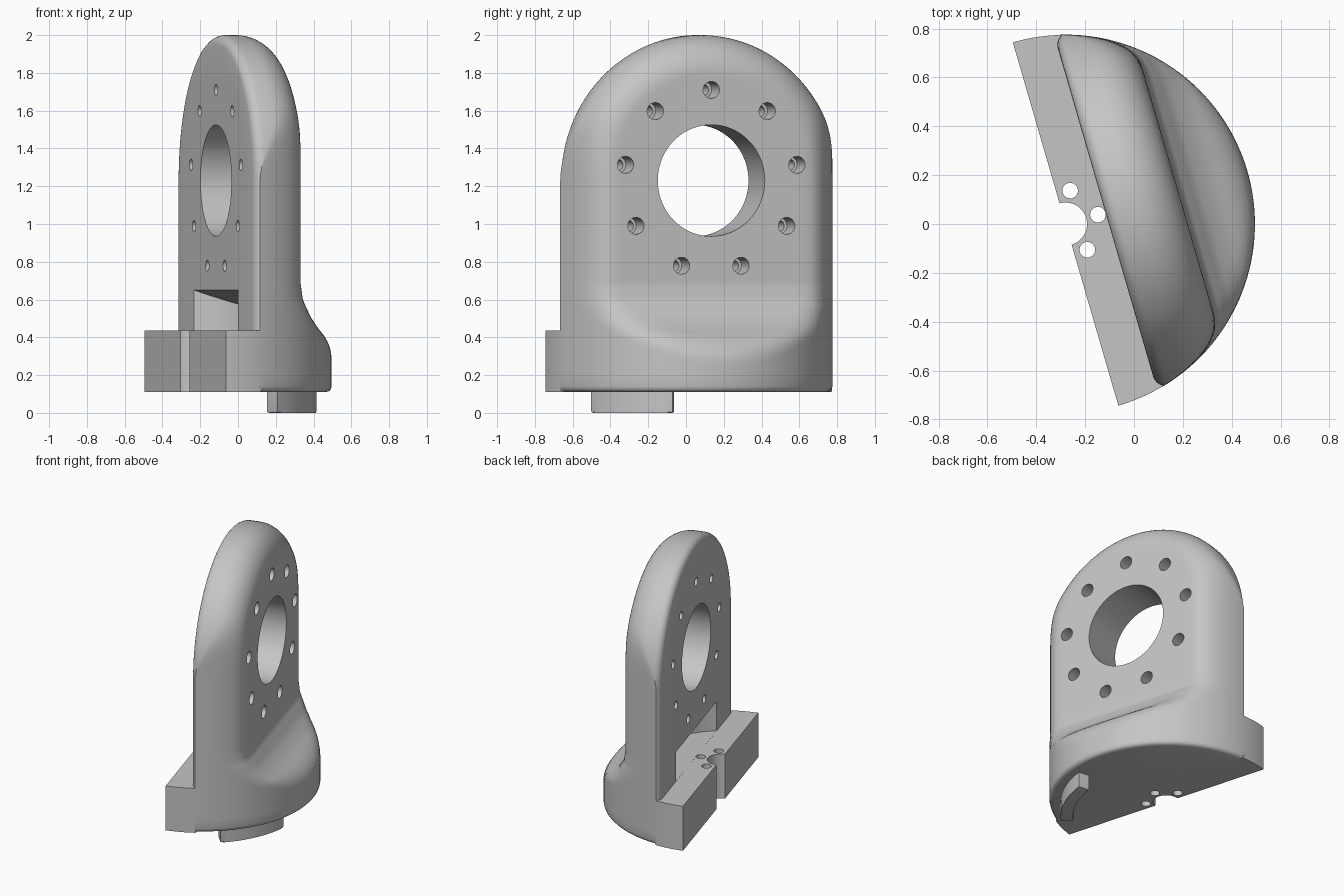
import bpy, bmesh, math
from mathutils import Matrix

cube = bpy.data.objects.get("Cube")
if cube:
    bpy.data.objects.remove(cube)

grey = bpy.data.materials.new("satin_grey")
grey.use_nodes = True
GREY = (0.56, 0.56, 0.56, 1)
grey.diffuse_color = GREY
grey.node_tree.nodes["Principled BSDF"].inputs["Base Color"].default_value = GREY

# Everything is built square to the plate, then turned into place
PLACE = Matrix.Translation((-0.28, 0, 0)) @ Matrix.Rotation(math.radians(16.2), 4, "Z")
R = 0.775            # disc radius
HUB = 1.23           # height of the bore
ARCH = 0.77          # arch radius about the bore
FRONT, BACK = 0.17, 0.48
R_FRONT, R_BACK = 0.05, 0.2


def make_object(name, bm):
    bmesh.ops.recalc_face_normals(bm, faces=bm.faces)
    mesh = bpy.data.meshes.new(name)
    bm.to_mesh(mesh)
    bm.free()
    mesh.materials.append(grey)
    ob = bpy.data.objects.new(name, mesh)
    bpy.context.collection.objects.link(ob)
    return ob


def prism(bm, outline, z0, top):
    """Upright prism; top is a function giving the height at a point."""
    low = [bm.verts.new((x, y, z0)) for x, y in outline]
    high = [bm.verts.new((x, y, top(x))) for x, y in outline]
    bm.faces.new(low[::-1])
    bm.faces.new(high)
    n = len(outline)
    for i in range(n):
        j = (i + 1) % n
        bm.faces.new((low[i], low[j], high[j], high[i]))


def arc(r, a, b, n):
    angles = [math.radians(a + (b - a) * i / n) for i in range(n + 1)]
    return [(r * math.cos(t), r * math.sin(t)) for t in angles]


def rod(bm, r, length, centre, axis, sides=24):
    turn = Matrix.Rotation(math.pi / 2, 4, "Y") if axis == "X" else Matrix()
    bmesh.ops.create_cone(bm, cap_ends=True, segments=sides, radius1=r, radius2=r,
                          depth=length, matrix=Matrix.Translation(centre) @ turn)


def top_of(mesh):
    return max((v.co.z for v in mesh.vertices), default=0)


def cut(ob, bm):
    """Subtract the cutter, using the first solver that keeps the part whole."""
    tool = make_object("cutter", bm)
    mod = ob.modifiers.new("cut", "BOOLEAN")
    mod.object, mod.operation = tool, "DIFFERENCE"
    for solver in ("MANIFOLD", "EXACT", "FLOAT"):
        mod.solver = solver
        graph = bpy.context.evaluated_depsgraph_get()
        result = bpy.data.meshes.new_from_object(ob.evaluated_get(graph))
        whole = abs(top_of(result) - top_of(ob.data)) < 0.01
        if whole and len(result.polygons) != len(ob.data.polygons):
            ob.data = result
            break
    ob.modifiers.clear()
    bpy.data.objects.remove(tool)


def smooth_min(a, b, k):
    h = max(k - abs(a - b), 0) / k
    return min(a, b) - h * h * k / 4


# Back face of the plate flares out into the disc near the bottom
FLARE = [(0.11, 0.95), (0.28, 0.85), (0.35, 0.77), (0.4, 0.7), (0.45, 0.62),
         (0.51, 0.555), (0.6, 0.495), (0.68, BACK), (9, BACK)]


def back_at(z):
    for (z0, b0), (z1, b1) in zip(FLARE, FLARE[1:]):
        if z <= z1:
            return b0 + (b1 - b0) * (z - z0) / (z1 - z0)


# Rounded half section of the plate: (depth, distance from bore axis)
flat_front = ARCH - R_FRONT
flat_back = ARCH - R_BACK
front_part = [(FRONT, flat_front * i / 6) for i in range(6)]
front_part += [(FRONT + R_FRONT + x, flat_front + y) for x, y in arc(R_FRONT, 180, 90, 5)]
back_part = [(BACK - R_BACK + x, flat_back + y) for x, y in arc(R_BACK, 90, 0, 14)]
back_part += [(BACK, flat_back * (1 - i / 16)) for i in range(1, 17)]
section = front_part + back_part

# Section is swept up one side, over the arch and down the other
heights = [0.11, 0.115, 0.125, 0.14, 0.2, 0.25]
heights += [0.28 + 0.02 * i for i in range(22)] + [0.85, 1.0, 1.12]
stations = [(1, 0, z) for z in heights]
stations += [(math.cos(math.pi * i / 72), math.sin(math.pi * i / 72), HUB) for i in range(73)]
stations += [(-1, 0, z) for z in reversed(heights)]

bm = bmesh.new()
rows = []
for c, s, base_z in stations:
    row = []
    for i, (x, rho) in enumerate(section):
        y, z = rho * c * 0.75 / ARCH, base_z + rho * s
        # small round along the bottom rim
        drop = max(0.14 - z, 0)
        rim = R - (0.03 - math.sqrt(max(0.0009 - drop * drop, 0)))
        disc = math.sqrt(max(rim * rim - y * y, 0.036))
        if i < len(front_part):
            x = max(smooth_min(x, disc, 0.02), FRONT)
        else:
            x = smooth_min(x + back_at(base_z) - BACK, disc, 0.1)
        if i == len(front_part):
            x = max(x, row[-1].co.x)
        row.append(bm.verts.new((x, y, z)))
    rows.append(row)
for p, q in zip(rows, rows[1:]):
    for i in range(len(section) - 1):
        bm.faces.new((p[i], p[i + 1], q[i + 1], q[i]))
bmesh.ops.remove_doubles(bm, verts=bm.verts, dist=0.0003)
bmesh.ops.holes_fill(bm, edges=[e for e in bm.edges if e.is_boundary], sides=0)
bmesh.ops.triangulate(bm, faces=bm.faces)
body = make_object("bracket_body", bm)

# Bore and bolt holes through the plate
bolts = [(0.48 * math.sin(math.tau * i / 9), HUB + 0.48 * math.cos(math.tau * i / 9))
         for i in range(9)]
bm = bmesh.new()
rod(bm, 0.295, 2, (0.3, 0, HUB), "X", 80)
for y, z in bolts:
    rod(bm, 0.03, 2, (0.3, y, z), "X")
cut(body, bm)

# Counterbores at the back
bm = bmesh.new()
for y, z in bolts:
    rod(bm, 0.045, 0.3, (0.48, y, z), "X")
cut(body, bm)

# Round relief with a sloping roof above the ledge
bm = bmesh.new()
prism(bm, arc(0.45, -77, 77, 48), 0.4355, lambda x: 0.65 - 0.375 * (x - FRONT))
cut(body, bm)

# Ledge in front of the plate, notched at the middle, with three screw holes
bm = bmesh.new()
outline = arc(R - 0.001, 90, 75, 10) + arc(R - 0.001, -75, -90, 10) + arc(0.088, -90, 90, 24)
prism(bm, outline, 0.1101, lambda x: 0.435)
ledge = make_object("front_ledge", bm)
bm = bmesh.new()
for x, y in arc(0.138, -66, 66, 2):
    rod(bm, 0.032, 0.8, (x, y, 0.25), "Z")
cut(ledge, bm)

# Curved key under the disc
bm = bmesh.new()
prism(bm, arc(0.7, -62, -22, 20) + arc(0.62, -22, -62, 20), 0, lambda x: 0.13)
bmesh.ops.bevel(bm, geom=[e for e in bm.edges if all(v.co.z < 0.01 for v in e.verts)],
                offset=0.01, segments=2, affect="EDGES", profile=0.5)
key = make_object("locating_key", bm)

for ob in (body, ledge, key):
    ob.data.transform(PLACE)
    bpy.ops.object.select_all(action="DESELECT")
    ob.select_set(True)
    bpy.context.view_layer.objects.active = ob
    bpy.ops.object.shade_smooth_by_angle(angle=math.radians(32))
